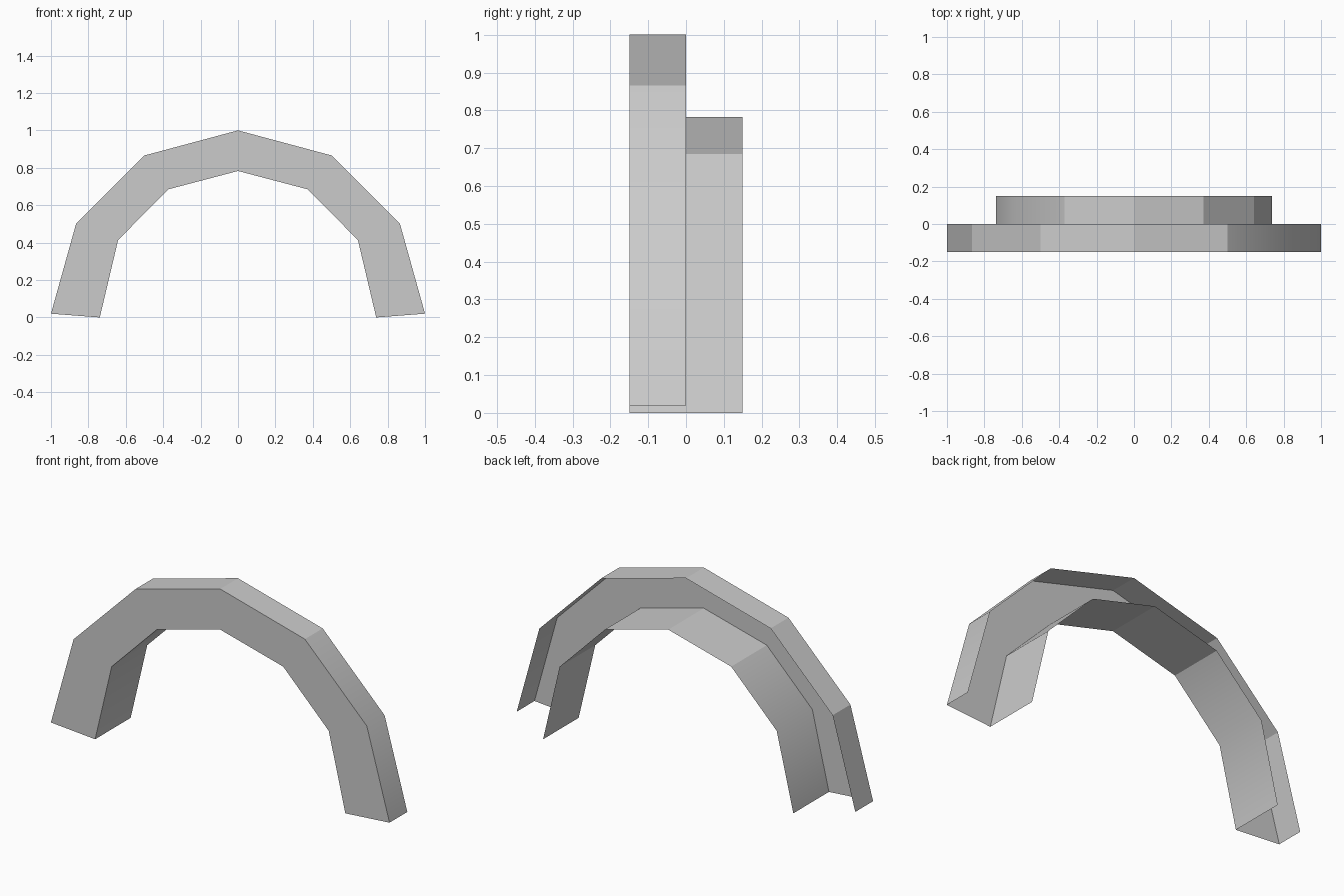
import bpy
import bmesh

cube = bpy.data.objects.get("Cube")
if cube:
    bpy.data.objects.remove(cube, do_unlink=True)

grey = bpy.data.materials.new("light grey")
grey.use_nodes = True
grey.diffuse_color = (0.6, 0.6, 0.6, 1)
grey.node_tree.nodes["Principled BSDF"].inputs["Base Color"].default_value = (0.6, 0.6, 0.6, 1)

FRONT, MIDDLE, BACK = -0.15, 0.0, 0.15


def full_arc(half):
    """Mirror a half outline (apex to foot) into left foot - apex - right foot."""
    return [(-x, z) for x, z in reversed(half[1:])] + half


outer = full_arc([(0, 1), (0.5, 0.866), (0.866, 0.5), (1, 0.02)])
inner = full_arc([(0, 0.783), (0.372, 0.685), (0.641, 0.414), (0.739, 0)])

# Open arch shell: rim, front plate and deeper inner lining
bm = bmesh.new()
stations = []
for (ox, oz), (ix, iz) in zip(outer, inner):
    section = [(ox, MIDDLE, oz), (ox, FRONT, oz), (ix, FRONT, iz), (ix, BACK, iz)]
    stations.append([bm.verts.new(p) for p in section])
for a, b in zip(stations, stations[1:]):
    for k in range(3):
        face = bm.faces.new((a[k], a[k + 1], b[k + 1], b[k]))
        face.smooth = True

# Creases stay sharp, apart from one soft bend on the rim and one on the lining
for edge in bm.edges:
    edge.smooth = False
for station, k in ((5, 0), (1, 2)):
    bm.edges.get((stations[station][k], stations[station][k + 1])).smooth = True

mesh = bpy.data.meshes.new("arch_shell")
bm.to_mesh(mesh)
bm.free()
mesh.materials.append(grey)
arch = bpy.data.objects.new("arch_shell", mesh)
bpy.context.collection.objects.link(arch)
